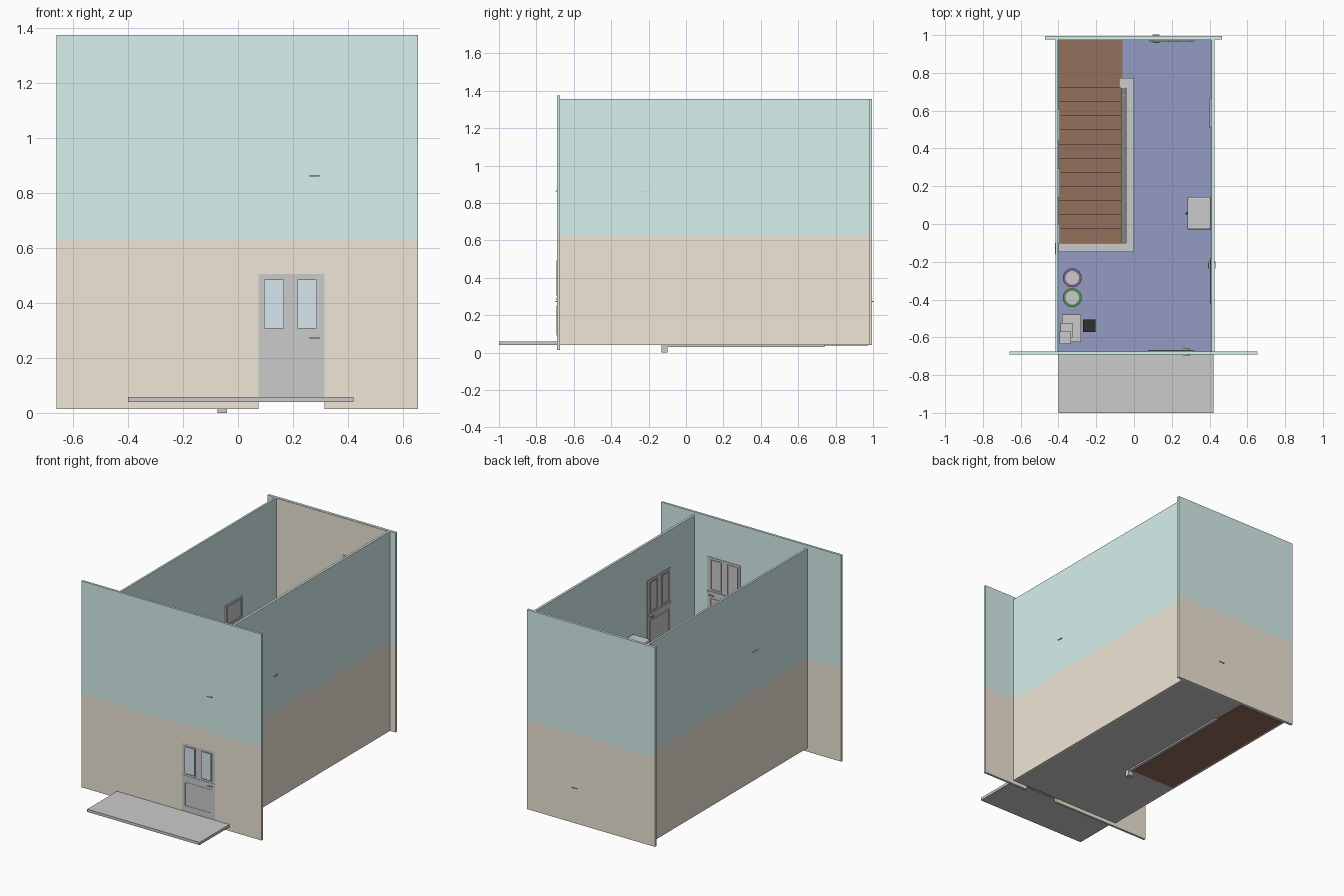
import bpy, bmesh, math
from mathutils import Matrix, Vector

if "Cube" in bpy.data.objects:
    bpy.data.objects.remove(bpy.data.objects["Cube"])


def material(name, r, g, b):
    m = bpy.data.materials.new(name)
    m.diffuse_color = (r, g, b, 1)
    m.use_nodes = True
    m.node_tree.nodes["Principled BSDF"].inputs["Base Color"].default_value = m.diffuse_color
    return m


TEAL = material("teal_paint", .68, .87, .85)
BEIGE = material("beige_paint", .86, .79, .67)
BLUE = material("blue_carpet", .29, .33, .54)
WOOD = material("dark_wood", .30, .16, .11)
GLASS = material("pale_glass", .67, .80, .86)
STONE = material("porch_stone", .64, .64, .62)
BLACK = material("black", .03, .03, .03)
PURPLE = material("purple", .22, .12, .30)
GREEN = material("green", .10, .28, .10)


def finish(bm, name, mat=None, matrix=None):
    bmesh.ops.recalc_face_normals(bm, faces=bm.faces)
    me = bpy.data.meshes.new(name)
    bm.to_mesh(me)
    bm.free()
    ob = bpy.data.objects.new(name, me)
    bpy.context.collection.objects.link(ob)
    if mat:
        me.materials.append(mat)
    if matrix:
        ob.matrix_world = matrix
    return ob


def boxes(name, specs, mat=None, matrix=None):
    """One object from (x0, x1, y0, y1, z0, z1) boxes."""
    bm = bmesh.new()
    for x0, x1, y0, y1, z0, z1 in specs:
        m = Matrix.Translation(((x0 + x1) / 2, (y0 + y1) / 2, (z0 + z1) / 2)) \
            @ Matrix.Diagonal((x1 - x0, y1 - y0, z1 - z0, 1))
        bmesh.ops.create_cube(bm, size=1, matrix=m)
    return finish(bm, name, mat, matrix)


def extrude_yz(name, pts, x0, x1, mat=None):
    """Side profile in y, z pushed along x."""
    bm = bmesh.new()
    f = bm.faces.new([bm.verts.new((x0, y, z)) for y, z in pts])
    r = bmesh.ops.extrude_face_region(bm, geom=[f])
    bmesh.ops.translate(bm, vec=(x1 - x0, 0, 0),
                        verts=[v for v in r["geom"] if isinstance(v, bmesh.types.BMVert)])
    return finish(bm, name, mat)


def cylinder(name, loc, r1, r2, h, mat=None):
    bm = bmesh.new()
    bmesh.ops.create_cone(bm, cap_ends=True, segments=24, radius1=r1, radius2=r2, depth=h,
                          matrix=Matrix.Translation(Vector(loc) + Vector((0, 0, h / 2))))
    ob = finish(bm, name, mat)
    ob.data.shade_smooth()
    ob.data.set_sharp_from_angle(angle=math.radians(35))
    return ob


def bevel(ob, width, segments=3):
    m = ob.modifiers.new("bevel", 'BEVEL')
    m.width, m.segments = width, segments
    return ob


G, U, SPLIT = .045, .62, .63      # ground level, upper floor level, paint line

# Walls: beige lower half, teal upper half
DX0, DX1, DTOP = .075, .315, .505
boxes("front_wall_lower", [(-.66, DX0, -.69, -.675, .015, SPLIT),
                           (DX1, .655, -.69, -.675, .015, SPLIT),
                           (DX0, DX1, -.69, -.675, DTOP, SPLIT)], BEIGE)
boxes("front_wall_upper", [(-.66, .655, -.69, -.675, SPLIT, 1.375)], TEAL)
for side, x0, x1 in (("left", -.415, -.402), ("right", .41, .425)):
    boxes(side + "_wall_lower", [(x0, x1, -.675, .978, .04, SPLIT)], BEIGE)
    boxes(side + "_wall_upper", [(x0, x1, -.675, .978, SPLIT, 1.355)], TEAL)
boxes("back_wall_lower", [(-.47, .465, .978, .995, .04, SPLIT)], BEIGE)
boxes("back_wall_upper", [(-.47, .465, .978, .995, SPLIT, 1.355)], TEAL)
boxes("back_wall_lining", [(-.402, .41, .975, .978, SPLIT, 1.353)], BEIGE)

# Floors and porch
boxes("porch", [(-.40, .42, -1, -.69, .04, .058)], STONE)
boxes("ground_floor", [(-.402, .41, -.675, .978, .04, G)], STONE)
boxes("upper_floor", [(-.402, .41, -.675, -.10, U - .04, U),
                      (-.04, .41, -.10, .978, U - .04, U),
                      (-.06, -.04, .72, .978, U - .04, U)], BLUE)

# Solid staircase with landing
N, Y0, Y1 = 11, -.10, .72
run, rise = (Y1 - Y0) / N, (U - G) / (N + 1)
pts = [(Y0, .037)]
for i in range(N + 1):
    y = Y0 + i * run
    pts += [(y, G + i * rise), (y, G + (i + 1) * rise)]
pts += [(.975, U), (.975, .037)]
extrude_yz("staircase", pts, -.40, -.06, WOOD)
extrude_yz("stair_string", [(Y0 - .01, .03), (.74, .03), (.74, U), (Y1, U), (Y0 - .01, G + .05)],
           -.066, -.045)

# Stair handrail, spindles and newel post
RAIL = .19
extrude_yz("stair_handrail", [(Y0, G + RAIL), (Y1, U + RAIL - .02),
                              (Y1, U + RAIL), (Y0, G + RAIL + .02)], -.068, -.045)
sp = []
for i in range(N):
    y = Y0 + (i + .5) * run
    base = G + (i + .5) * (U - G) / N
    sp.append((-.061, -.050, y - .005, y + .005, base, base + RAIL))
boxes("stair_spindles", sp)
boxes("stair_newel", [(-.075, -.04, -.13, -.10, 0, G + .23)])

# Landing balustrade around the stair opening
boxes("landing_handrail", [(-.402, 0, -.148, -.10, U + .175, U + .195),
                           (-.043, 0, -.10, .72, U + .175, U + .195)])
boxes("landing_base_rail", [(-.402, 0, -.148, -.10, U, U + .015),
                            (-.043, 0, -.10, .72, U, U + .015)])
boxes("landing_end_post", [(-.08, 0, .72, .773, U, U + .195)])
boxes("landing_spindles",
      [(-.027, -.016, y - .0055, y + .0055, U + .015, U + .175)
       for y in [-.124 + k * .06 for k in range(14)]] +
      [(x - .0055, x + .0055, -.13, -.119, U + .015, U + .175)
       for x in [-.37 + k * .058 for k in range(6)]])


def ring(u0, u1, z0, z1, d0, d1, t=.007):
    """Raised moulding frame of four bars."""
    return [(u0, u1, d0, d1, z0, z0 + t), (u0, u1, d0, d1, z1 - t, z1),
            (u0, u0 + t, d0, d1, z0 + t, z1 - t), (u1 - t, u1, d0, d1, z0 + t, z1 - t)]


def door(name, loc, angle, h, through, glazed=False):
    """Panelled door; local x across, y into the room, z up."""
    m = Matrix.Translation(loc) @ Matrix.Rotation(angle, 4, 'Z')
    d0 = -through if glazed else .0005
    d1, w = .004, .24
    za, zb, zc, zd = .10 * h, .45 * h, .56 * h, .97 * h
    openings = [(.015, .097, zc, zd), (.135, .217, zc, zd)]
    panel = (.017, .220, za, zb)
    slab = [(0, w, d0, d1, 0, zc), (0, w, d0, d1, zd, h), (0, .015, d0, d1, zc, zd),
            (.097, .135, d0, d1, zc, zd), (.217, w, d0, d1, zc, zd)]
    faces = [(d1, d1 + .004)] + ([(d0 - .002, d0)] if glazed else [])
    for a, b in faces:
        for o in openings + [panel]:
            slab += ring(*o, a, b)
        slab.append((0, w, a, b, .515 * h, .545 * h))
    boxes(name, slab, None, m)
    mid = (d0 + d1) / 2
    boxes(name + "_panes", [(o[0], o[1], mid - .001, mid + .001, o[2], o[3]) for o in openings],
          GLASS if glazed else None, m)
    hz = .49 * h
    out = -through - .004
    boxes(name + "_handle", [(.185, .222, .012, .017, hz, hz + .006),
                             (.214, .222, out, .017, hz, hz + .006),
                             (.185, .222, out - .003, out, hz, hz + .005)], None, m)


door("front_door", (DX0, -.675, G), 0, DTOP - G, .015, True)
door("upper_front_door", (.075, -.675, U), 0, .49, .015)
door("upper_right_door", (.41, -.42, U), math.pi / 2, .49, .015)
door("back_door", (.32, .978, G), math.pi, .46, .017)
door("upper_back_door", (.32, .975, U), math.pi, .49, .006)
boxes("left_wall_peg", [(-.418, -.398, -.16, -.10, .885, .89)])


def picture(name, x, sx, y0, y1, z0, z1):
    """Framed picture on a side wall, sx points into the room."""
    m = Matrix.Translation((x, y1 if sx > 0 else y0, 0)) \
        @ Matrix.Rotation(-sx * math.pi / 2, 4, 'Z')
    w = y1 - y0
    boxes(name, [(0, w, 0, .004, z0, z1)] + ring(0, w, z0, z1, .004, .009, .012), None, m)


# Pictures climbing the stair wall and one opposite
picture("stair_picture_high", -.402, 1, .44, .61, .71, .85)
picture("stair_picture_middle", -.402, 1, .14, .295, .55, .69)
picture("stair_picture_low", -.402, 1, -.10, .0, .38, .50)
picture("hall_picture", .41, -1, .507, .666, .85, .98)

# Hall cabinet with knob
bevel(boxes("cabinet", [(.283, .408, -.03, .142, U, U + .20)]), .01)
boxes("cabinet_knob", [(.273, .284, .05, .062, U + .12, U + .132)], BLACK)

# Two bins with coloured bodies
for name, y, mat in (("purple_bin", -.285, PURPLE), ("green_bin", -.39, GREEN)):
    cylinder(name, (-.327, y, U), .040, .050, .12, mat)
    cylinder(name + "_lid", (-.327, y, U + .12), .036, .036, .006)

# Stack of boxes and a small black case
boxes("carton_large", [(-.38, -.28, -.625, -.48, U, U + .07)])
boxes("carton_middle", [(-.39, -.325, -.60, -.525, U + .07, U + .12)])
boxes("carton_small", [(-.395, -.333, -.635, -.57, U + .12, U + .16)])
boxes("black_case", [(-.27, -.203, -.573, -.505, U, U + .05)], BLACK)
